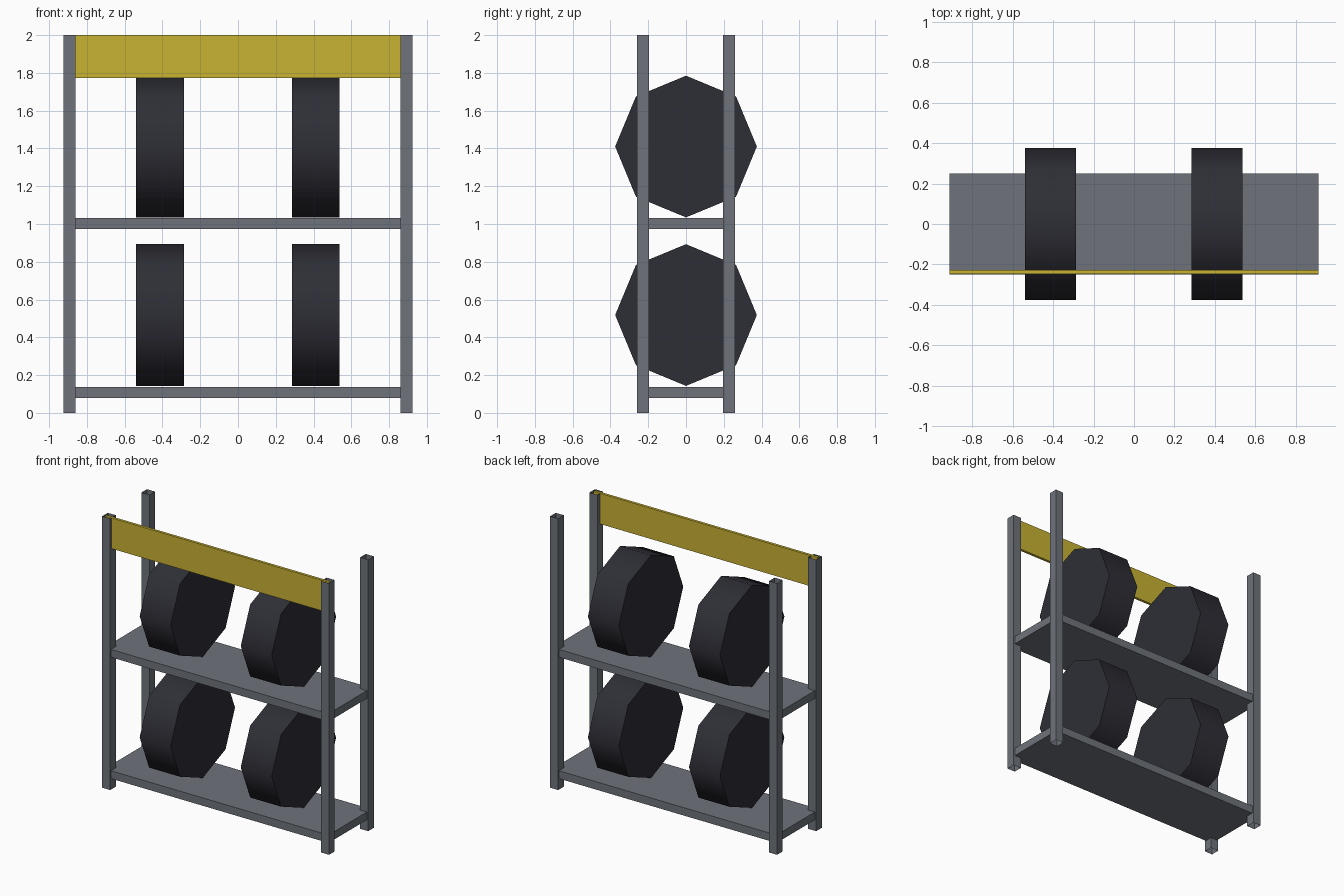
import bpy
import math

default = bpy.data.objects.get("Cube")
if default:
    bpy.data.objects.remove(default, do_unlink=True)


def make_material(name, rgb):
    mat = bpy.data.materials.new(name)
    mat.use_nodes = True
    colour = (*rgb, 1.0)
    mat.diffuse_color = colour
    mat.node_tree.nodes["Principled BSDF"].inputs["Base Color"].default_value = colour
    return mat


steel = make_material("steel grey", (0.158, 0.173, 0.198))
rubber = make_material("dark rubber", (0.027, 0.027, 0.037))
yellow = make_material("sign yellow", (0.58, 0.445, 0.033))


def finish(name, mat):
    obj = bpy.context.object
    obj.name = name
    obj.data.materials.append(mat)
    return obj


def box(name, mat, centre, size):
    bpy.ops.mesh.primitive_cube_add(size=1, location=centre)
    bpy.context.object.scale = size
    bpy.ops.object.transform_apply(location=False, rotation=False, scale=True)
    return finish(name, mat)


def post(name, x, y, width=0.065, height=2.0):
    # Square tube, open at both ends
    bpy.ops.mesh.primitive_cylinder_add(
        vertices=4, radius=width / math.sqrt(2), depth=height,
        end_fill_type='NOTHING', location=(x, y, height / 2),
        rotation=(0, 0, math.pi / 4))
    bpy.ops.object.transform_apply(location=False, rotation=True, scale=False)
    return finish(name, steel)


def tyre(name, x, z, radius=0.375, width=0.252):
    # Eight-sided tyre standing on its lowest corner
    bpy.ops.mesh.primitive_cylinder_add(
        vertices=8, radius=radius, depth=width,
        location=(x, 0, z), rotation=(0, math.pi / 2, 0))
    bpy.ops.object.transform_apply(location=False, rotation=True, scale=False)
    bpy.ops.object.shade_smooth_by_angle(angle=math.radians(50))
    return finish(name, rubber)


# Corner posts
for side, x in (("left", 0.892), ("right", -0.892)):
    for end, y in (("front", -0.228), ("back", 0.228)):
        post(f"{end}_{side}_post", x, y)

# Shelves, each carrying two tyres
for level, shelf_z, tyre_z in (("lower", 0.109, 0.518), ("upper", 1.003, 1.41)):
    box(f"{level}_shelf", steel, (0, 0, shelf_z), (1.826, 0.5, 0.058))
    for side, x in (("left", 0.411), ("right", -0.413)):
        tyre(f"{level}_{side}_tyre", x, tyre_z)

# Header board across the front posts
box("header_board", yellow, (0, -0.237, 1.887), (1.826, 0.02, 0.226))
